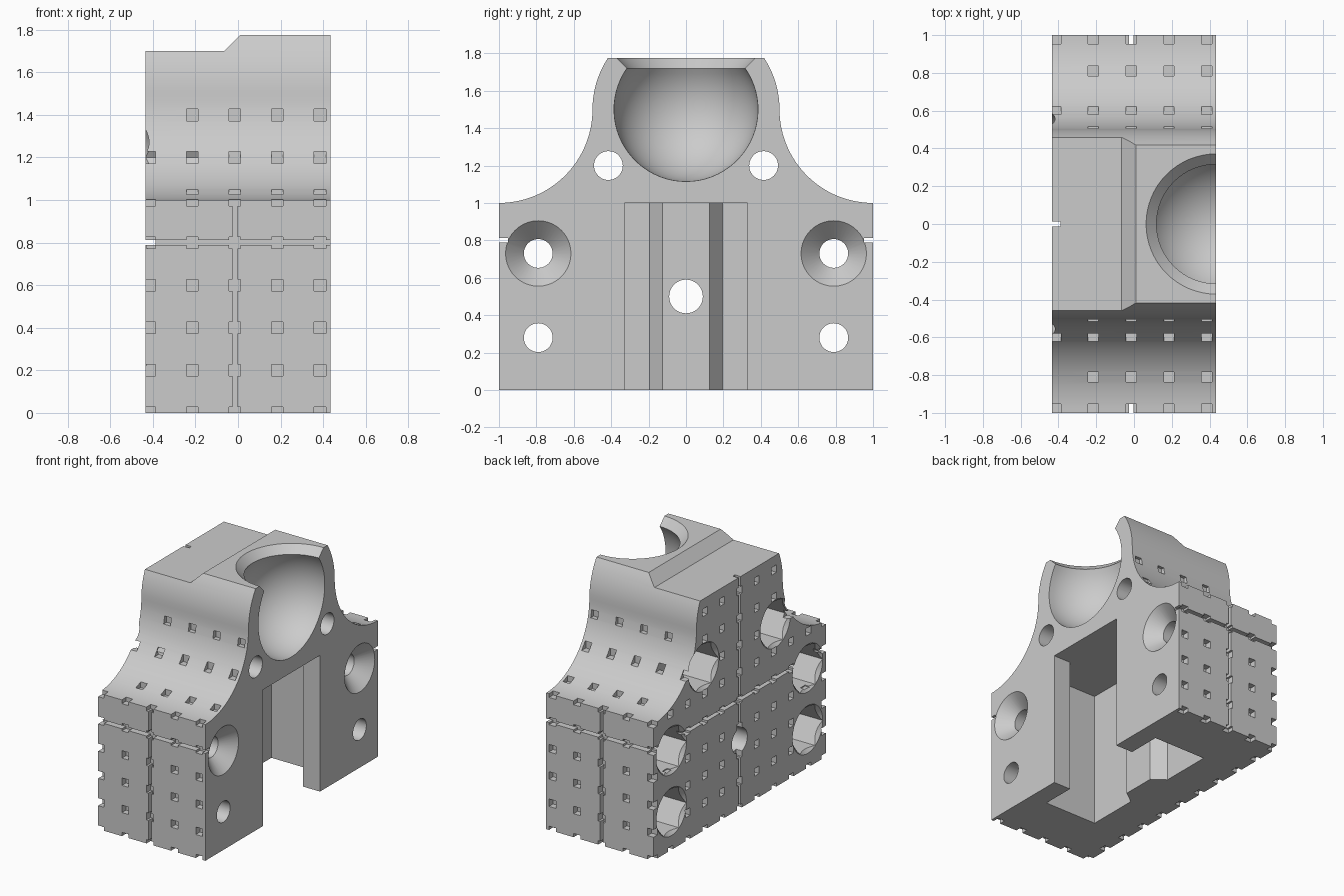
import bpy, bmesh
from math import sin, cos, pi, sqrt
from mathutils import Vector

cube = bpy.data.objects.get("Cube")
if cube:
    bpy.data.objects.remove(cube, do_unlink=True)

HALF = 0.435      # half thickness along x
CELL = 0.055      # size of the small square notches

grey = bpy.data.materials.new("light grey")
grey.use_nodes = True
grey.diffuse_color = (0.6, 0.6, 0.6, 1)
grey.node_tree.nodes["Principled BSDF"].inputs["Base Color"].default_value = (0.6, 0.6, 0.6, 1)


def make(name, bm):
    bmesh.ops.recalc_face_normals(bm, faces=bm.faces)
    mesh = bpy.data.meshes.new(name)
    bm.to_mesh(mesh)
    bm.free()
    mesh.materials.append(grey)
    obj = bpy.data.objects.new(name, mesh)
    bpy.context.collection.objects.link(obj)
    return obj


def add_prism(bm, points, sweep):
    base = [bm.verts.new(p) for p in points]
    top = [bm.verts.new(Vector(p) + Vector(sweep)) for p in points]
    bm.faces.new(base)
    bm.faces.new(top)
    for i in range(len(base)):
        j = (i + 1) % len(base)
        bm.faces.new((base[i], base[j], top[j], top[i]))


def add_box(bm, lo, hi):
    x0, y0, z0 = lo
    x1, y1, z1 = hi
    add_prism(bm, [(x0, y0, z0), (x1, y0, z0), (x1, y1, z0), (x0, y1, z0)], (0, 0, z1 - z0))


def add_lathe(bm, profile, place, sides):
    """Stack rings of (position, radius); place maps position, u, v to a point."""
    rings = []
    for t, r in profile:
        angles = [2 * pi * i / sides for i in range(sides)]
        rings.append([bm.verts.new(place(t, r * cos(a), r * sin(a))) for a in angles])
    bm.faces.new(rings[0])
    bm.faces.new(rings[-1])
    for a, b in zip(rings, rings[1:]):
        for i in range(sides):
            j = (i + 1) % sides
            bm.faces.new((a[i], a[j], b[j], b[i]))


def cut(target, bm):
    cutter = make("cutter", bm)
    cutter.hide_render = True
    mod = target.modifiers.new("cut", "BOOLEAN")
    mod.operation = "DIFFERENCE"
    mod.solver = "EXACT"
    mod.object = cutter
    bpy.context.view_layer.objects.active = target
    bpy.ops.object.modifier_apply(modifier=mod.name)
    bpy.data.objects.remove(cutter, do_unlink=True)


# Body: wide base, concave shoulders, rounded upper block
N = 24
half_profile = [(1, 0)]
half_profile += [(1 - 0.5 * sin(a), 1.5 - 0.5 * cos(a)) for a in (pi / 2 * i / N for i in range(N + 1))]
TOP = 1.775
for i in range(1, 9):
    z = 1.5 + (TOP - 1.5) * i / 8
    half_profile.append((sqrt(0.25 - (z - 1.5) ** 2), z))
outline = half_profile + [(-y, z) for y, z in reversed(half_profile)]
bm = bmesh.new()
add_prism(bm, [(-HALF, y, z) for y, z in outline], (2 * HALF, 0, 0))
body = make("bracket_body", bm)

# Lowered rear top with a sloped step
bm = bmesh.new()
add_prism(bm, [(x, -0.7, z) for x, z in ((-0.6, 1.7), (-0.065, 1.7), (0.11, 1.875), (-0.6, 1.875))], (0, 1.4, 0))
cut(body, bm)

# T-slot with a tapered tongue on its back wall
side = [(0.6, 0.33), (0.295, 0.33), (0.295, 0.58), (-0.135, 0.58), (-0.135, 0.195), (-0.04, 0.125)]
plan = side + [(x, -y) for x, y in reversed(side)]
bm = bmesh.new()
add_prism(bm, [(x, y, -0.2) for x, y in plan], (0, 0, 1.2))
cut(body, bm)

# Ball socket with a chamfered mouth
R = 0.385
steps = 24
profile = []
for i in range(steps + 1):
    z = -cos(0.01 + (pi - 0.608 - 0.355 - 0.01) * i / steps) * R
    profile.append((1.5 + z, sqrt(R * R - z * z)))
profile += [(1.775, profile[-1][1] + 1.775 - profile[-1][0]), (1.875, profile[-1][1] + 1.875 - profile[-1][0])]
bm = bmesh.new()
add_lathe(bm, profile, lambda t, u, v: (HALF + u, v, t), 64)
cut(body, bm)

# Screw holes with round lead-ins, and hexagonal nut pockets
BORE, SINK = 0.077, 0.175
holes = [(s * y, z, sunk) for s in (-1, 1)
         for y, z, sunk in ((0.415, 1.2, False), (0.79, 0.73, True), (0.79, 0.28, False))]
bores, pockets = bmesh.new(), bmesh.new()
for y, z, sunk in holes:
    def along_x(t, u, v, y=y, z=z):
        return (t, y + u, z + v)
    depth = SINK - BORE
    profile = [(-HALF - 0.05, SINK + 0.05), (-HALF + depth, BORE)]
    if sunk:
        profile += [(HALF - depth, BORE), (HALF + 0.05, SINK + 0.05)]
    else:
        profile += [(HALF + 0.05, BORE)]
    add_lathe(bores, profile, along_x, 40)
    add_lathe(pockets, [(-HALF - 0.1, SINK - 0.001), (-HALF + 0.25, SINK - 0.001)], along_x, 6)
add_lathe(bores, [(-0.6, 0.09), (0.1, 0.09)], lambda t, u, v: (t, u, 0.5 + v), 40)
cut(body, bores)
cut(body, pockets)

# Thin grooves along the base and rear face
W, D = 0.012, 0.047
bm = bmesh.new()
for s in (-1, 1):
    ys = sorted((s * (1 - D), s * 1.1))
    add_box(bm, (-0.6, ys[0], 0.8 - W), (0.6, ys[1], 0.8 + W))
cut(body, bm)
bm = bmesh.new()
for s in (-1, 1):
    ys = sorted((s * (1 - D), s * 1.1))
    add_box(bm, (-0.015 - W, ys[0], -0.1), (-0.015 + W, ys[1], 1.2))
add_box(bm, (-0.6, -W, -0.1), (-HALF + D, W, 2))
cut(body, bm)
bm = bmesh.new()
add_box(bm, (-0.6, -1.1, 0.8 - W), (-HALF + D, 1.1, 0.8 + W))
cut(body, bm)

# Square notches: side faces, shoulders and rear face
columns = [-0.415 + 0.2 * i for i in range(5)]
centres = set()
for s in (-1, 1):
    for x in columns:
        for k in range(6):
            centres.add((round(x, 3), s * 0.98, round(0.2 * k, 3)))
        centres.add((round(x, 3), s * 0.6, 1.2))
    for x in columns[1:]:
        centres.add((round(x, 3), s * 0.51, 1.4))
        centres.add((round(x, 3), s * 0.81, 1.035))
    for j in range(5):
        limit = (8, 8, 8, 6, 5)[j]
        for k in range(limit + 1):
            centres.add((-0.415, s * round(0.2 * j, 3) + 0.0, round(0.2 * k, 3)))
bm = bmesh.new()
h = CELL / 2
for x, y, z in sorted(centres):
    add_box(bm, (x - h, y - h, z - h), (x + h, y + h, z + h))
cut(body, bm)

# Shading
bpy.ops.object.select_all(action="DESELECT")
body.select_set(True)
bpy.context.view_layer.objects.active = body
bpy.ops.object.shade_smooth_by_angle(angle=pi / 7)
